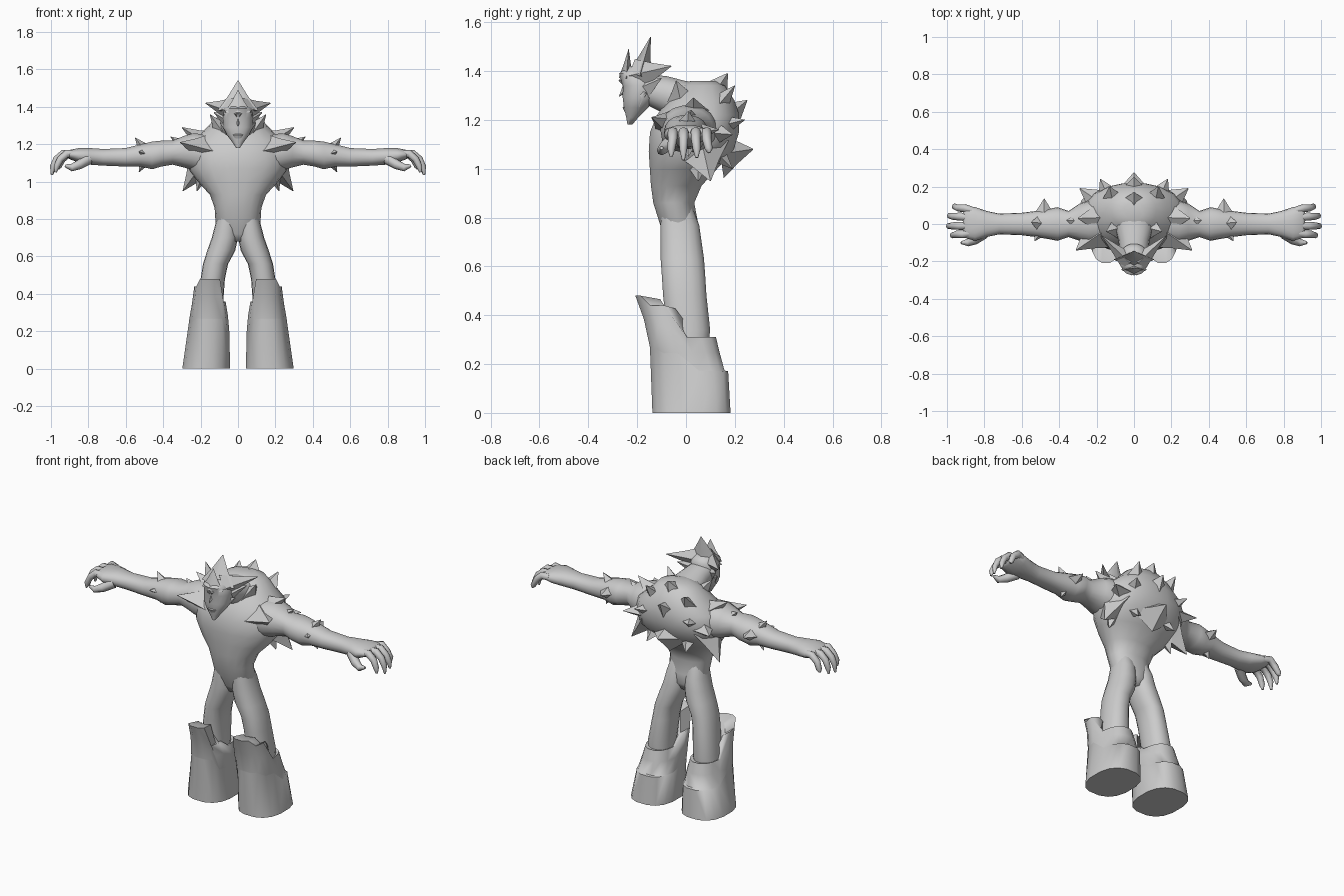
import bpy, bmesh, math
from mathutils import Vector

cube = bpy.data.objects.get("Cube")
if cube:
    bpy.data.objects.remove(cube)

UNIT = 0.01  # part sizes below are in hundredths
ACROSS_X, ACROSS_Y, ACROSS_Z = Vector((1, 0, 0)), Vector((0, 1, 0)), Vector((0, 0, 1))

color = (0.6, 0.6, 0.6, 1)
grey = bpy.data.materials.new("light_grey")
grey.use_nodes = True
grey.diffuse_color = color
grey.node_tree.nodes["Principled BSDF"].inputs["Base Color"].default_value = color


def skin(name, rings, mirror):
    """Join rings of points into a closed, smooth skin."""
    bm = bmesh.new()
    verts = [[bm.verts.new(Vector(point) * UNIT) for point in ring] for ring in rings]
    count = len(verts[0])
    for lower, upper in zip(verts, verts[1:]):
        for i in range(count):
            j = (i + 1) % count
            bm.faces.new((lower[i], lower[j], upper[j], upper[i]))
    bm.faces.new(verts[0])
    bm.faces.new(verts[-1])
    bmesh.ops.recalc_face_normals(bm, faces=bm.faces)
    mesh = bpy.data.meshes.new(name)
    bm.to_mesh(mesh)
    bm.free()
    mesh.materials.append(grey)
    part = bpy.data.objects.new(name, mesh)
    bpy.context.collection.objects.link(part)
    bpy.ops.object.select_all(action='DESELECT')
    part.select_set(True)
    bpy.context.view_layer.objects.active = part
    bpy.ops.object.shade_smooth_by_angle(angle=math.radians(60))
    if mirror:
        part.modifiers.new("Mirror", 'MIRROR')


def circle(count, power=1.0, offset=0.0):
    """Unit circle points; a power below one squares the outline."""
    for i in range(count):
        angle = math.tau * (i + offset) / count
        yield [math.copysign(abs(f) ** power, f) for f in (math.cos(angle), math.sin(angle))]


def loft(name, axis, rows, mirror=False):
    """Rows are (position on axis, centre 1, centre 2, radius 1, radius 2)."""
    rings = []
    for position, centre_1, centre_2, radius_1, radius_2 in rows:
        ring = []
        for u, v in circle(18, 0.9):
            point = [centre_1 + radius_1 * u, centre_2 + radius_2 * v]
            point.insert("XYZ".index(axis), position)
            ring.append(point)
        rings.append(ring)
    skin(name, rings, mirror)


def tube(name, path):
    """Mirrored finger along (x, y, z, radius) points, bending in the xz plane."""
    rings = []
    for k, (x, y, z, radius) in enumerate(path):
        before, after = path[max(k - 1, 0)], path[min(k + 1, len(path) - 1)]
        along = (Vector(after[:3]) - Vector(before[:3])).normalized()
        up = along.cross(ACROSS_Y).normalized()
        side = along.cross(up)
        rings.append([Vector((x, y, z)) + radius * (up * u + side * v) for u, v in circle(8)])
    skin(name, rings, True)


def spike(name, base, tip, width, thick, across, mirror=True):
    """Flattened thorn with a diamond section and a slightly concave taper."""
    base, tip = Vector(base), Vector(tip)
    along = tip - base
    depth = along.cross(across).normalized()
    wide = depth.cross(along).normalized() * width
    depth *= thick
    skin(name, [[base + along * t + offset * size for offset in (wide, depth, -wide, -depth)]
                for t, size in ((0, 1), (0.5, 0.47), (1, 0.02))], mirror)


def fur(group, centre, length, width, tips):
    """Ragged points that grow outward from a centre, in mirrored pairs."""
    for label, *tip in tips:
        tip = Vector(tip)
        base = tip + (Vector(centre) - tip).normalized() * length
        across = ACROSS_X if tip.y > 12 else ACROSS_Y
        spike(label + group, base, tip, width, width * 0.7, across)


# Torso, hips and neck
loft("torso", 'Z', [
    (68, 0, -2, 4, 5), (72, 0, -2, 9, 7), (78, 0, -3, 12, 8), (86, 0, -5, 12.5, 8.5),
    (93, 0, -4, 15, 10.5), (100, 0, -1, 21.5, 14), (107, 0, 2, 26.5, 17.5), (115, 0, 3.5, 28, 18.5),
    (122, 0, 5, 25, 17), (128, 0, 6, 17.5, 14), (134, 0, 7, 12, 9), (136, 0, 7, 5, 5)])
loft("neck", 'Y', [(8, 0, 126, 13, 9), (0, 0, 127, 11, 9), (-8, 0, 130, 8.5, 8), (-18, 0, 133, 7, 6)])

# Head and face
loft("head", 'Z', [
    (118, 0, -23, 1, 1), (121, 0, -22, 3, 2.5), (125, 0, -20.5, 6, 5), (129, 0, -19, 8, 7),
    (134, 0, -18.5, 8, 7.5), (139, 0, -19, 7.5, 8.5), (142, 0, -18.5, 4, 5)])
loft("lips", 'Z', [(123, 0, -24, 2, 1), (125, 0, -24.5, 3, 1.5), (126, 0, -24, 2, 1)])
spike("nose", (0, -23.5, 134), (0, -27.5, 129.5), 2, 2.5, ACROSS_X, False)
spike("brow", (0, -26, 136), (9, -19, 139), 2, 2, ACROSS_Z)
spike("cheek", (5, -20, 129), (9.5, -16, 131), 4, 2.5, ACROSS_Z)

# Swept crest of hair
spike("tall_crest", (0, -19, 138), (0, -14.5, 154), 11, 5, ACROSS_X, False)
spike("front_crest", (0, -24.5, 137), (0, -23.5, 149), 7, 3, ACROSS_X, False)
spike("side_horn", (3, -20, 138), (17.5, -6, 142), 7, 5, ACROSS_Z)
spike("lower_horn", (5, -17, 133), (13, -10, 137), 5, 3, ACROSS_Z)

# Arms with flat palms
loft("arm", 'X', [
    (14, 2, 114, 12, 11), (24, 1, 116, 11.5, 10), (29, 1, 116, 10, 8.5), (35, 0, 115.5, 7, 6.5),
    (41, 0, 115, 9, 7), (46, 0, 114, 8, 7.5), (52, 0, 114, 7, 6), (60, 0, 113, 6, 5),
    (72, 0, 113, 5.5, 4.5), (79, 0, 113.5, 7, 4.5), (85, 0, 114, 9, 4), (90, 1, 114.5, 8.5, 2.5),
    (91.5, 1, 114.5, 7, 1.5)], True)

# Curled fingers and thumb
for label, y, reach, low in (("index", -5.5, 97, 105), ("middle", -1, 99, 103.5),
                             ("ring", 4, 98.5, 104.5), ("little", 8.5, 96, 106.5)):
    tube(label + "_finger", [(87, y * 0.85, 114.5, 2.2), (reach - 5.5, y, 115, 2.1),
                             (reach - 2, y, 112, 1.9), (reach, y * 1.1, 108, 1.6),
                             (reach + 0.5, y * 1.1, low, 0.6)])
tube("thumb", [(80, -5, 112, 3), (85, -8.5, 109, 2.5), (89, -10, 107.5, 2), (92.5, -10, 108.5, 0.7)])

# Legs, rising into the hips
loft("leg", 'Z', [
    (20, 15.5, 0, 7, 8.5), (34, 15, 1, 7, 9), (48, 13.5, -0.5, 6.5, 9), (56, 12, -1, 6.7, 9),
    (63, 9, -1.5, 7.5, 9), (70, 7, -2, 7, 8.5), (77, 6.2, -2.5, 6, 8), (86, 5, -4, 5, 6)], True)


# Boots with a heel step and a stepped top edge rising to a flared shin flap
def boot_height(u, v):
    if v < -0.65:
        return 48
    if v < 0.15:
        return 44 if u > 0 else 36
    return 31


boot = [[(centre + width * u, (front + back) / 2 + (back - front) / 2 * v, level * boot_height(u, v))
         for u, v in circle(16, 0.8, 0.5)]
        for level, centre, width, front, back in (
            (0, 17, 13, -14, 18.5), (0.55, 15.5, 11, -15, 17.5), (0.56, 15.5, 11, -15, 16),
            (0.8, 15, 9.7, -17.5, 14), (1, 15, 8.5, -21, 12.5), (0.97, 15, 6.5, -12, 9))]
skin("boot", boot, True)

# Shingled fur down the spine
for base_y, base_z, tip_y, tip_z in ((9, 127, 17, 139), (13, 118, 25, 128), (14, 106, 27.5, 108)):
    spike("spine_fur", (0, base_y, base_z), (0, tip_y, tip_z), 13, 10, ACROSS_X, False)

# Ragged fur on the back, shoulders, flanks and elbows
fur("_fur", (8, 4, 115), 17, 11, [
    ("upper_back", 13, 20, 134), ("mid_back", 18, 24, 120), ("low_back", 13, 19, 100),
    ("rear_shoulder", 29, 19, 114), ("shoulder", 30, 3, 129), ("front_shoulder", 31, -14, 121)])
fur("_fur", (15, 4, 115), 18, 12, [("flank", 29.5, 10, 95), ("inner_flank", 22, 5, 95)])
fur("_fur", (5, 0, 122), 11, 7, [("collar", 15, -4, 136)])
fur("_fur", (25, 1, 116), 11, 8, [("upper_arm", 36, 2, 124)])
fur("_elbow_fur", (48, 0, 114.5), 10, 7, [
    ("rear", 48, 13.5, 116), ("upper", 55, 1, 123.5), ("lower", 53, 1, 105), ("front", 53, -9, 116)])
